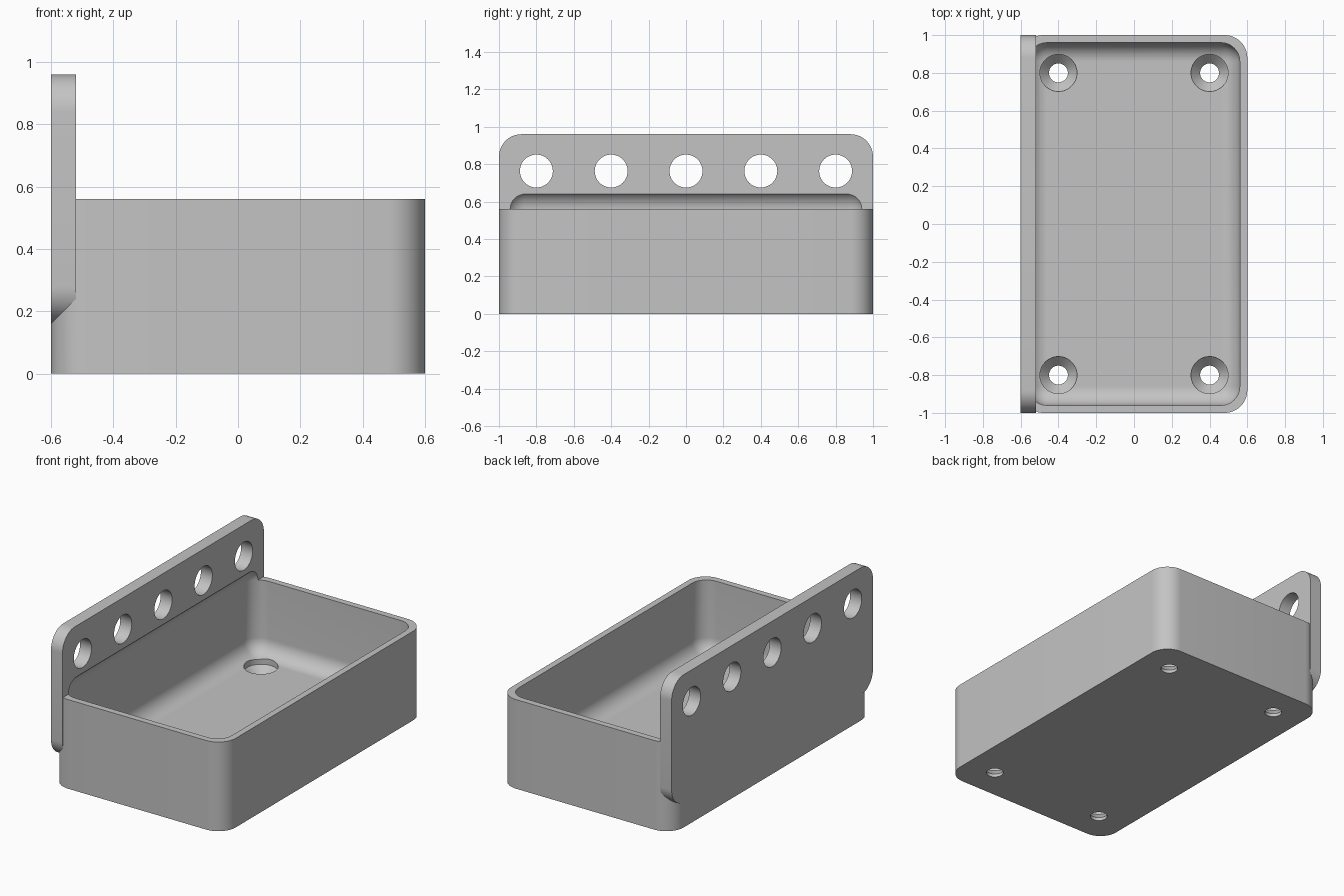
import bpy
import bmesh
import math
from mathutils import Matrix, Vector

if "Cube" in bpy.data.objects:
    bpy.data.objects.remove(bpy.data.objects["Cube"], do_unlink=True)

grey = bpy.data.materials.new("plain grey")
grey.use_nodes = True
grey.diffuse_color = (0.55, 0.55, 0.55, 1)
grey.node_tree.nodes["Principled BSDF"].inputs["Base Color"].default_value = grey.diffuse_color


def finish(name, bm):
    bmesh.ops.recalc_face_normals(bm, faces=bm.faces)
    mesh = bpy.data.meshes.new(name)
    bm.to_mesh(mesh)
    bm.free()
    mesh.materials.append(grey)
    obj = bpy.data.objects.new(name, mesh)
    bpy.context.collection.objects.link(obj)
    return obj


def rounded_box(name, low, high, radius, axis=None):
    """Box with all edges rounded, or only those running along one axis."""
    low, high = Vector(low), Vector(high)
    bm = bmesh.new()
    bmesh.ops.create_cube(bm, size=1)
    size = high - low
    for v in bm.verts:
        v.co = (low + high) / 2 + Vector(a * b for a, b in zip(v.co, size))
    edges = [e for e in bm.edges if axis is None
             or abs((e.verts[0].co - e.verts[1].co)[axis]) > 0.01]
    bmesh.ops.bevel(bm, geom=edges, offset=radius, offset_type='OFFSET',
                    segments=12, profile=0.5, affect='EDGES')
    return finish(name, bm)


def turned(name, profile, place, sides=48):
    """Solid of revolution about z from (radius, height) pairs."""
    bm = bmesh.new()
    rings = []
    for r, z in profile:
        angles = [math.tau * i / sides for i in range(sides)]
        rings.append([bm.verts.new((r * math.cos(a), r * math.sin(a), z)) for a in angles])
    for a, b in zip(rings, rings[1:]):
        for i in range(sides):
            j = (i + 1) % sides
            bm.faces.new((a[i], a[j], b[j], b[i]))
    bm.faces.new(rings[0])
    bm.faces.new(rings[-1])
    bm.transform(place)
    return finish(name, bm)


def combine(target, other, operation):
    mod = target.modifiers.new(operation.lower(), 'BOOLEAN')
    mod.object = other
    mod.operation = operation
    mod.solver = 'EXACT'
    bpy.context.view_layer.objects.active = target
    bpy.ops.object.modifier_apply(modifier=mod.name)
    bpy.data.objects.remove(other, do_unlink=True)


# Tray body and upright hanging plate
tray = rounded_box("tray", (-0.6, -1, 0), (0.6, 1, 0.56), 0.12, axis=2)
plate = rounded_box("hanging_plate", (-0.6, -1, 0.16), (-0.52, 1, 0.96), 0.12, axis=0)
combine(tray, plate, 'UNION')

# Filleted cavity, which also bites into the plate above the rim
cavity = rounded_box("cavity_cutter", (-0.56, -0.96, 0.1), (0.56, 0.96, 0.66), 0.1)
combine(tray, cavity, 'DIFFERENCE')

# Countersunk screw holes in the floor
screw = [(0.05, -0.1), (0.05, 0.02), (0.098, 0.07), (0.098, 0.2)]
for x in (-0.4, 0.4):
    for y in (-0.8, 0.8):
        cutter = turned("screw_cutter", screw, Matrix.Translation((x, y, 0)))
        combine(tray, cutter, 'DIFFERENCE')

# Row of round holes through the plate
for i in range(-2, 3):
    place = Matrix.Translation((-0.56, 0.4 * i, 0.763)) @ Matrix.Rotation(math.pi / 2, 4, 'Y')
    cutter = turned("plate_hole_cutter", [(0.088, -0.2), (0.088, 0.2)], place)
    combine(tray, cutter, 'DIFFERENCE')

bpy.ops.object.select_all(action='DESELECT')
tray.select_set(True)
bpy.context.view_layer.objects.active = tray
bpy.ops.object.shade_smooth_by_angle(angle=math.radians(25))
